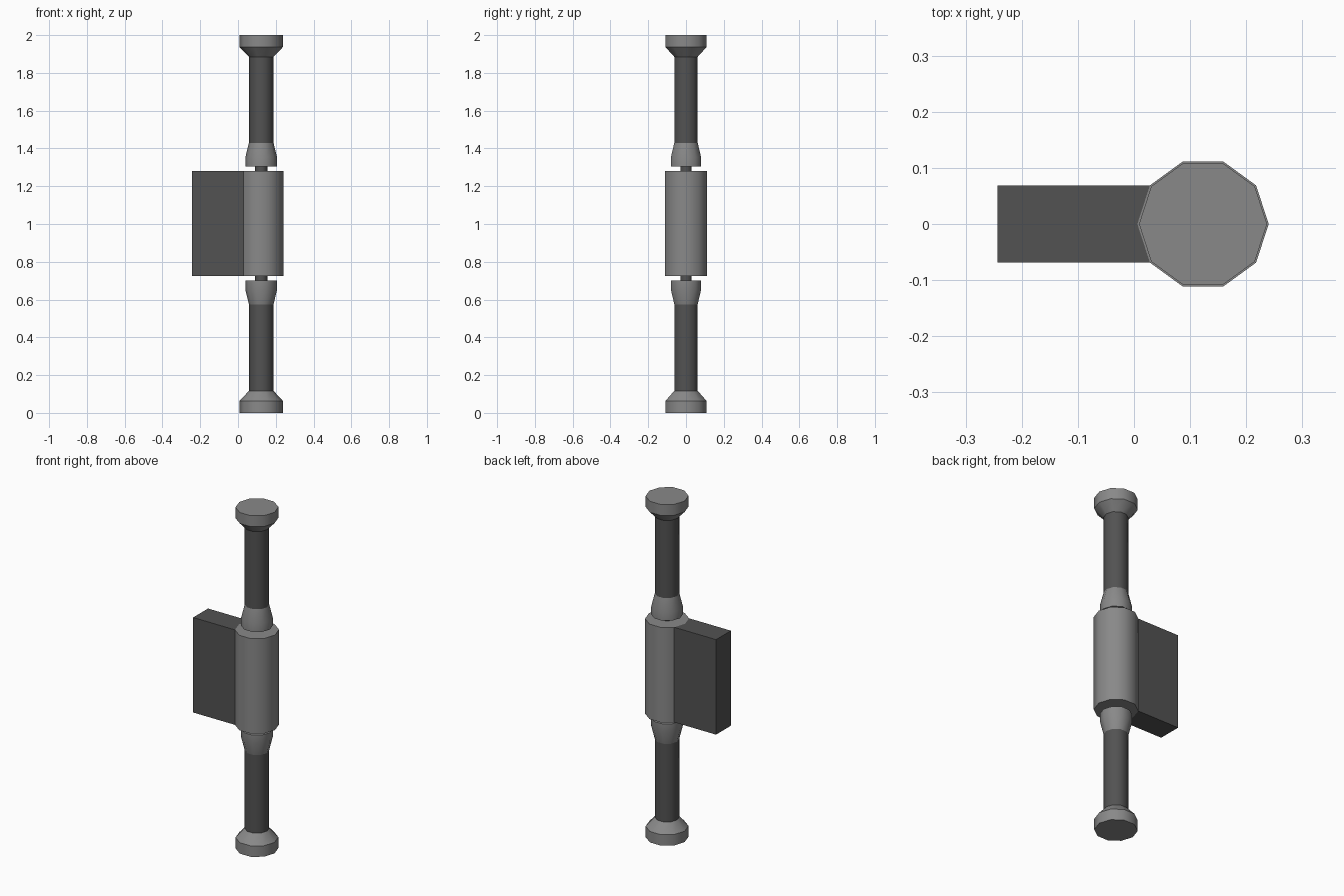
import bpy, bmesh, math

if "Cube" in bpy.data.objects:
    bpy.data.objects.remove(bpy.data.objects["Cube"])

CX, SIDES = 0.123, 10


def material(name, v):
    m = bpy.data.materials.new(name)
    m.diffuse_color = (v, v, v, 1)
    m.use_nodes = True
    m.node_tree.nodes["Principled BSDF"].inputs["Base Color"].default_value = m.diffuse_color
    return m


light, dark = material("light_grey", 0.25), material("dark_grey", 0.085)


def finish(name, bm, mat, smooth=True):
    bmesh.ops.recalc_face_normals(bm, faces=bm.faces)
    mesh = bpy.data.meshes.new(name)
    bm.to_mesh(mesh)
    bm.free()
    mesh.materials.append(mat)
    ob = bpy.data.objects.new(name, mesh)
    bpy.context.collection.objects.link(ob)
    if smooth:
        bpy.ops.object.select_all(action='DESELECT')
        ob.select_set(True)
        bpy.context.view_layer.objects.active = ob
        bpy.ops.object.shade_smooth_by_angle(angle=math.radians(37))
    return ob


def turned(name, profile, mat, caps=True):
    """Ten-sided turned part from (radius, z) pairs, bottom to top."""
    bm = bmesh.new()
    rings = [[bm.verts.new((CX + r * math.cos(math.tau * i / SIDES),
                            r * math.sin(math.tau * i / SIDES), z))
              for i in range(SIDES)] for r, z in profile]
    for a, b in zip(rings, rings[1:]):
        for i in range(SIDES):
            j = (i + 1) % SIDES
            bm.faces.new((a[i], a[j], b[j], b[i]))
    if caps:
        bm.faces.new(rings[0])
        bm.faces.new(rings[-1])
    return finish(name, bm, mat)


# End caps with tapered necks
turned("base_cap", [(0.114, 0), (0.114, 0.064), (0.065, 0.117)], light)
turned("top_cap", [(0.065, 1.885), (0.114, 1.936), (0.114, 2)], light)

# Shafts
turned("lower_shaft", [(0.065, 0.117), (0.065, 0.575)], dark, caps=False)
turned("upper_shaft", [(0.065, 1.43), (0.065, 1.885)], dark, caps=False)

# Flared collars facing the central body
turned("lower_collar", [(0.065, 0.575), (0.084, 0.652), (0.084, 0.70)], light)
turned("upper_collar", [(0.084, 1.305), (0.084, 1.353), (0.065, 1.43)], light)

# Thin pins visible in the gaps
turned("lower_pin", [(0.032, 0.70), (0.032, 0.724)], dark, caps=False)
turned("upper_pin", [(0.032, 1.281), (0.032, 1.305)], dark, caps=False)

# Hinge barrel
turned("barrel", [(0.117, 0.724), (0.117, 1.281)], light)

# Side plate, its inner end notched to meet the barrel facets
bm = bmesh.new()
corner_x = CX - 0.117 * math.cos(math.tau / SIDES)
half_y = 0.117 * math.sin(math.tau / SIDES)
outline = [(corner_x, half_y), (-0.243, half_y), (-0.243, -half_y),
           (corner_x, -half_y), (CX - 0.117, 0)]
lo = [bm.verts.new((x, y, 0.724)) for x, y in outline]
hi = [bm.verts.new((x, y, 1.281)) for x, y in outline]
bm.faces.new(lo)
bm.faces.new(hi)
for i in range(3):
    bm.faces.new((lo[i], lo[i + 1], hi[i + 1], hi[i]))
finish("side_plate", bm, dark, smooth=False)
